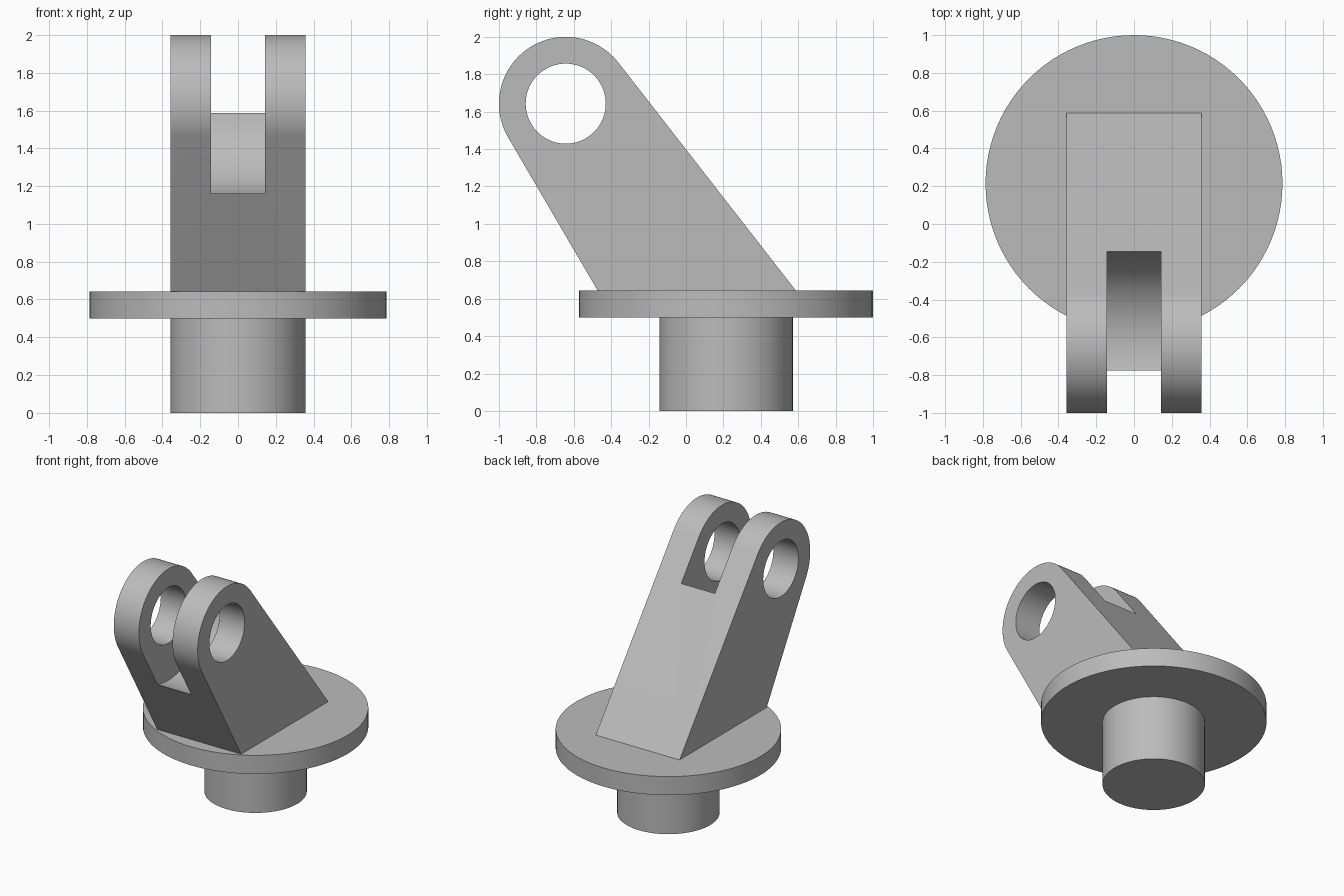
import bpy, bmesh, math
from mathutils import Matrix, Vector

cube = bpy.data.objects.get("Cube")
if cube:
    bpy.data.objects.remove(cube, do_unlink=True)

SEG = 96
AXIS_Y = 0.214                      # centre of shaft and flange
EYE = Vector((-0.643, 1.643))       # pin centre (y, z)
EYE_R, PIN_R, SLOT_R = 0.357, 0.214, 0.5
HALF_W, SLOT_HALF = 0.357, 0.143
FLANGE_TOP = 0.643

grey = bpy.data.materials.new("light grey metal")
grey.use_nodes = True
colour = (0.5, 0.5, 0.5, 1)
grey.diffuse_color = colour
grey.node_tree.nodes["Principled BSDF"].inputs["Base Color"].default_value = colour


def finish(name, bm):
    bmesh.ops.recalc_face_normals(bm, faces=bm.faces)
    mesh = bpy.data.meshes.new(name)
    bm.to_mesh(mesh)
    bm.free()
    mesh.materials.append(grey)
    obj = bpy.data.objects.new(name, mesh)
    bpy.context.collection.objects.link(obj)
    return obj


def select(obj):
    bpy.ops.object.select_all(action="DESELECT")
    obj.select_set(True)
    bpy.context.view_layer.objects.active = obj


def smooth(obj):
    select(obj)
    bpy.ops.object.shade_smooth_by_angle(angle=math.radians(30))


def cylinder(name, radius, depth, matrix):
    bm = bmesh.new()
    bmesh.ops.create_cone(bm, cap_ends=True, segments=SEG, radius1=radius,
                          radius2=radius, depth=depth, matrix=matrix)
    return finish(name, bm)


def upright(name, radius, z0, z1):
    smooth(cylinder(name, radius, z1 - z0,
                    Matrix.Translation((0, AXIS_Y, (z0 + z1) / 2))))


def tangent_angle(point, side):
    """Angle on the eye circle where the line from point touches it."""
    d = point - EYE
    return math.atan2(d.y, d.x) + side * math.acos(EYE_R / d.length)


# Shaft and flange
upright("shaft", HALF_W, 0, 0.5)
upright("flange", 0.786, 0.5, FLANGE_TOP)

# Leaning arm: base corners joined by tangents to the round eye
front, back = Vector((-0.472, FLANGE_TOP)), Vector((0.588, FLANGE_TOP))
a0 = tangent_angle(back, 1)
a1 = tangent_angle(front, -1) % math.tau
outline = [front, back]
for i in range(SEG // 2 + 1):
    a = a0 + (a1 - a0) * i / (SEG // 2)
    outline.append(EYE + EYE_R * Vector((math.cos(a), math.sin(a))))

bm = bmesh.new()
face = bm.faces.new([bm.verts.new((-HALF_W, p.x, p.y)) for p in outline])
side = bmesh.ops.extrude_face_region(bm, geom=[face])
bmesh.ops.translate(bm, vec=(2 * HALF_W, 0, 0),
                    verts=[v for v in side["geom"] if isinstance(v, bmesh.types.BMVert)])
arm = finish("clevis_arm", bm)

# Cut the pin hole and the round-bottomed slot between the two ears
across = Matrix.Translation((0, EYE.x, EYE.y)) @ Matrix.Rotation(math.pi / 2, 4, "Y")
for name, radius, depth in (("slot_cutter", SLOT_R, 2 * SLOT_HALF),
                            ("pin_cutter", PIN_R, 1)):
    cutter = cylinder(name, radius, depth, across)
    cutter.hide_render = True
    cut = arm.modifiers.new(name, "BOOLEAN")
    cut.operation, cut.solver, cut.object = "DIFFERENCE", "EXACT", cutter
    select(arm)
    bpy.ops.object.modifier_apply(modifier=name)
    bpy.data.objects.remove(cutter, do_unlink=True)
smooth(arm)
